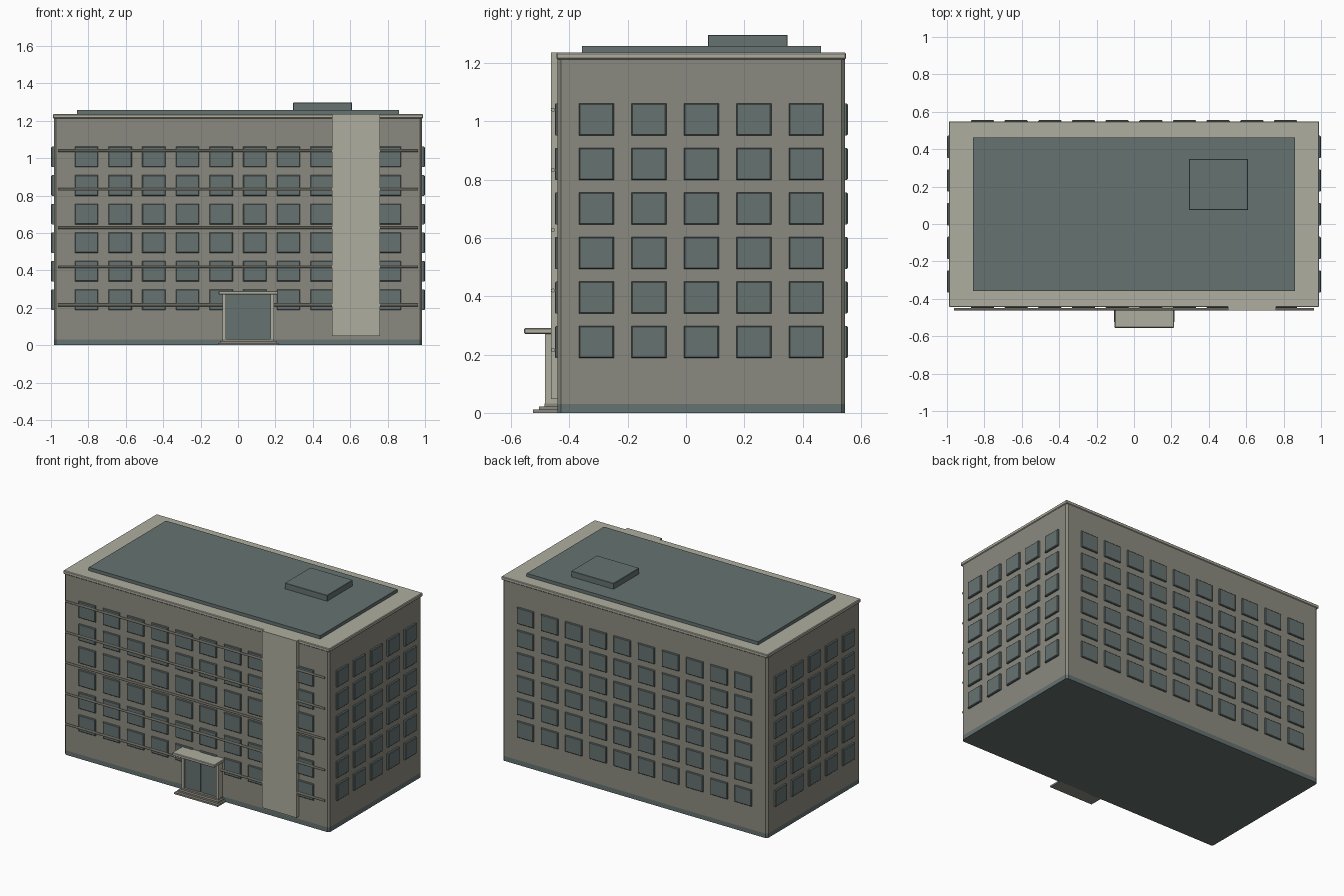
import bpy, bmesh
from mathutils import Matrix, Vector
from math import pi

if "Cube" in bpy.data.objects:
    bpy.data.objects.remove(bpy.data.objects["Cube"], do_unlink=True)


def make_material(name, rgb):
    m = bpy.data.materials.new(name)
    m.use_nodes = True
    m.diffuse_color = (*rgb, 1)
    m.node_tree.nodes["Principled BSDF"].inputs["Base Color"].default_value = (*rgb, 1)
    return m


WALL = make_material("warm grey wall", (0.26, 0.255, 0.215))
TRIM = make_material("pale stone trim", (0.43, 0.42, 0.35))
TEAL = make_material("slate teal", (0.13, 0.17, 0.165))


def finish(name, bm, mat):
    mesh = bpy.data.meshes.new(name)
    bm.to_mesh(mesh)
    bm.free()
    mesh.materials.append(mat)
    ob = bpy.data.objects.new(name, mesh)
    bpy.context.collection.objects.link(ob)
    return ob


def add_box(bm, x, y, z):
    """Add a box given its (min, max) range on each axis."""
    spans = (x, y, z)
    centre = Vector([(a + b) / 2 for a, b in spans])
    size = Vector([b - a for a, b in spans])
    mat = Matrix.Translation(centre) @ Matrix.Diagonal((*size, 1))
    return bmesh.ops.create_cube(bm, size=1, matrix=mat)["verts"]


def box(name, mat, x, y, z, chamfer=0, upright_only=False):
    bm = bmesh.new()
    add_box(bm, x, y, z)
    if chamfer:
        edges = [e for e in bm.edges if not upright_only
                 or abs(e.verts[0].co.z - e.verts[1].co.z) > 1e-4]
        bmesh.ops.bevel(bm, geom=edges, offset=chamfer, segments=1, affect='EDGES')
    return finish(name, bm, mat)


# Main block, plinth and roof
FRONT, BACK, SIDE = -0.44, 0.545, 0.985
MID = (FRONT + BACK) / 2
box("wall_block", WALL, (-SIDE, SIDE), (FRONT, BACK), (0.03, 1.215), 0.012, True)
box("plinth", TEAL, (-SIDE, SIDE), (FRONT, BACK), (0, 0.032), 0.012, True)
box("cornice", TRIM, (-0.99, 0.99), (FRONT - 0.004, BACK + 0.004), (1.213, 1.236), 0.004)
box("roof_deck", TEAL, (-0.86, 0.86), (-0.357, 0.463), (1.23, 1.258))
box("roof_hatch", TEAL, (0.295, 0.61), (0.075, 0.348), (1.25, 1.297), 0.002)

# Windows: chamfered panes, built facing -y and turned to each wall
ROWS = [0.243 + 0.1527 * i for i in range(6)]
PITCH = 0.18


def windows(name, columns, width, wall_distance, depth, angle):
    bm = bmesh.new()
    for col in columns:
        for z in ROWS:
            add_box(bm, (col - width / 2, col + width / 2),
                    (-wall_distance - depth, -wall_distance + 0.005),
                    (z - 0.055, z + 0.055))
    outer = [e for e in bm.edges
             if all(v.co.y < -wall_distance for v in e.verts)]
    bmesh.ops.bevel(bm, geom=outer, offset=0.004, segments=1, affect='EDGES')
    bm.transform(Matrix.Translation((0, MID, 0)) @ Matrix.Rotation(angle, 4, 'Z'))
    finish(name, bm, TEAL)


long_columns = [(i - 4.5) * PITCH for i in range(10)]
short_columns = [(i - 2) * PITCH for i in range(5)]
half_depth = (BACK - FRONT) / 2
windows("front_windows", long_columns, 0.125, half_depth, 0.01, 0)
windows("back_windows", long_columns, 0.125, half_depth, 0.01, pi)
windows("right_windows", short_columns, 0.12, SIDE, 0.014, pi / 2)
windows("left_windows", short_columns, 0.12, SIDE, 0.014, -pi / 2)

# Facade pier and thin horizontal rails
box("front_pier", TRIM, (0.503, 0.76), (-0.463, FRONT + 0.005), (0.048, 1.236))
bm = bmesh.new()
for z in (0.215, 0.42, 0.628, 0.833, 1.04):
    turn = Matrix.Translation((0, -0.456, z)) @ Matrix.Rotation(pi / 2, 4, 'Y')
    bmesh.ops.create_cone(bm, cap_ends=True, segments=8, radius1=0.007,
                          radius2=0.007, depth=1.925, matrix=turn)
finish("facade_rails", bm, TRIM)

# Entrance: steps, glazed doors, frame posts and canopy
DOOR_X = 0.055
for i, reach in enumerate((0.525, 0.505, 0.485)):
    half = 0.162 - 0.012 * i
    box(f"entrance_step_{i + 1}", WALL, (DOOR_X - half, DOOR_X + half),
        (-reach, FRONT + 0.005), (0.011 * i, 0.011 * (i + 1)))
for side, name in ((-1, "right"), (1, "left")):
    x = DOOR_X + side * 0.128
    box(f"{name}_door_post", TRIM, (x - 0.009, x + 0.009), (-0.483, FRONT), (0.033, 0.275))
    x = DOOR_X + side * 0.062
    box(f"{name}_door_glass", TEAL, (x - 0.057, x + 0.057), (-0.469, FRONT), (0.033, 0.272))
box("door_mullion", TEAL, (DOOR_X - 0.005, DOOR_X + 0.005), (-0.463, FRONT), (0.033, 0.272))
box("entrance_canopy", TRIM, (DOOR_X - 0.158, DOOR_X + 0.158), (-0.555, FRONT), (0.271, 0.291), 0.003)
